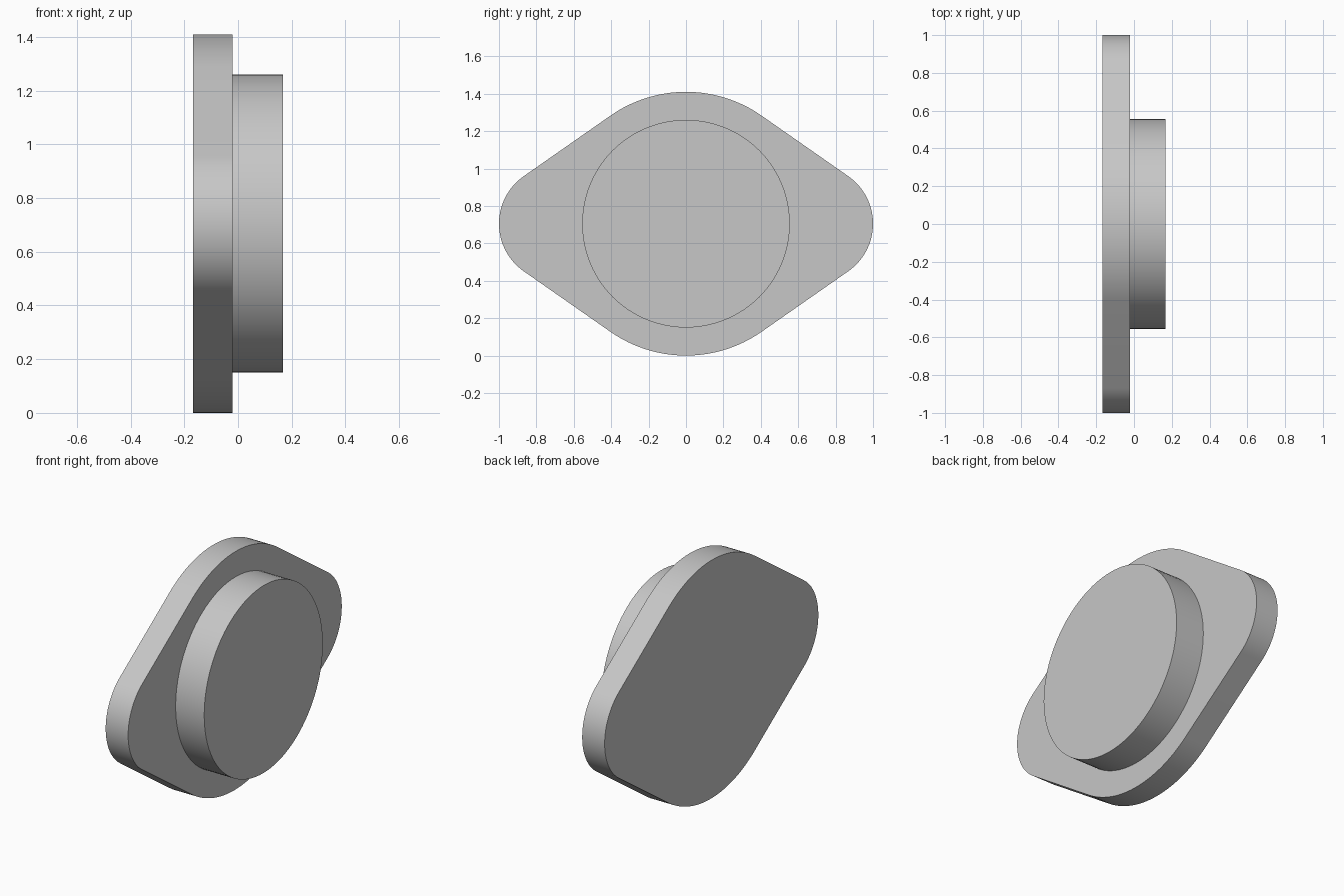
import bpy
import bmesh
from math import acos, cos, sin, pi, radians

cube = bpy.data.objects.get("Cube")
if cube:
    bpy.data.objects.remove(cube, do_unlink=True)

CENTRE_Z = 0.705
BACK, STEP, FRONT = -0.167, -0.02, 0.167

grey = bpy.data.materials.new("light_grey")
grey.use_nodes = True
colour = (0.57, 0.57, 0.57, 1)
grey.diffuse_color = colour
grey.node_tree.nodes["Principled BSDF"].inputs["Base Color"].default_value = colour


def arc(centre_y, radius, start, end, steps):
    """Points of an arc in the y-z plane, around the model's axis height."""
    angles = [start + (end - start) * i / steps for i in range(steps + 1)]
    return [(centre_y + radius * cos(a), CENTRE_Z + radius * sin(a)) for a in angles]


def extrude_profile(name, profile, x0, x1):
    """Solid made by pushing a y-z outline along x."""
    bm = bmesh.new()
    face = bm.faces.new([bm.verts.new((x0, y, z)) for y, z in profile])
    result = bmesh.ops.extrude_face_region(bm, geom=[face], use_keep_orig=True)
    moved = [v for v in result["geom"] if isinstance(v, bmesh.types.BMVert)]
    bmesh.ops.translate(bm, verts=moved, vec=(x1 - x0, 0, 0))
    bmesh.ops.recalc_face_normals(bm, faces=bm.faces)
    mesh = bpy.data.meshes.new(name)
    bm.to_mesh(mesh)
    bm.free()
    mesh.materials.append(grey)
    obj = bpy.data.objects.new(name, mesh)
    bpy.context.collection.objects.link(obj)
    bpy.ops.object.select_all(action="DESELECT")
    obj.select_set(True)
    bpy.context.view_layer.objects.active = obj
    bpy.ops.object.shade_smooth_by_angle(angle=radians(30))
    return obj


# Flange plate: a large middle arc joined by tangent lines to two small end arcs
mid_r, end_r = CENTRE_Z, 0.31
end_y = 1 - end_r
t = acos((mid_r - end_r) / end_y)
outline = (arc(end_y, end_r, -t, t, 32)
           + arc(0, mid_r, t, pi - t, 32)
           + arc(-end_y, end_r, pi - t, pi + t, 32)
           + arc(0, mid_r, pi + t, 2 * pi - t, 32))
extrude_profile("flange_plate", outline, BACK, STEP)

# Round boss on the plate
extrude_profile("round_boss", arc(0, 0.555, 0, 2 * pi, 96)[:-1], STEP, FRONT)
